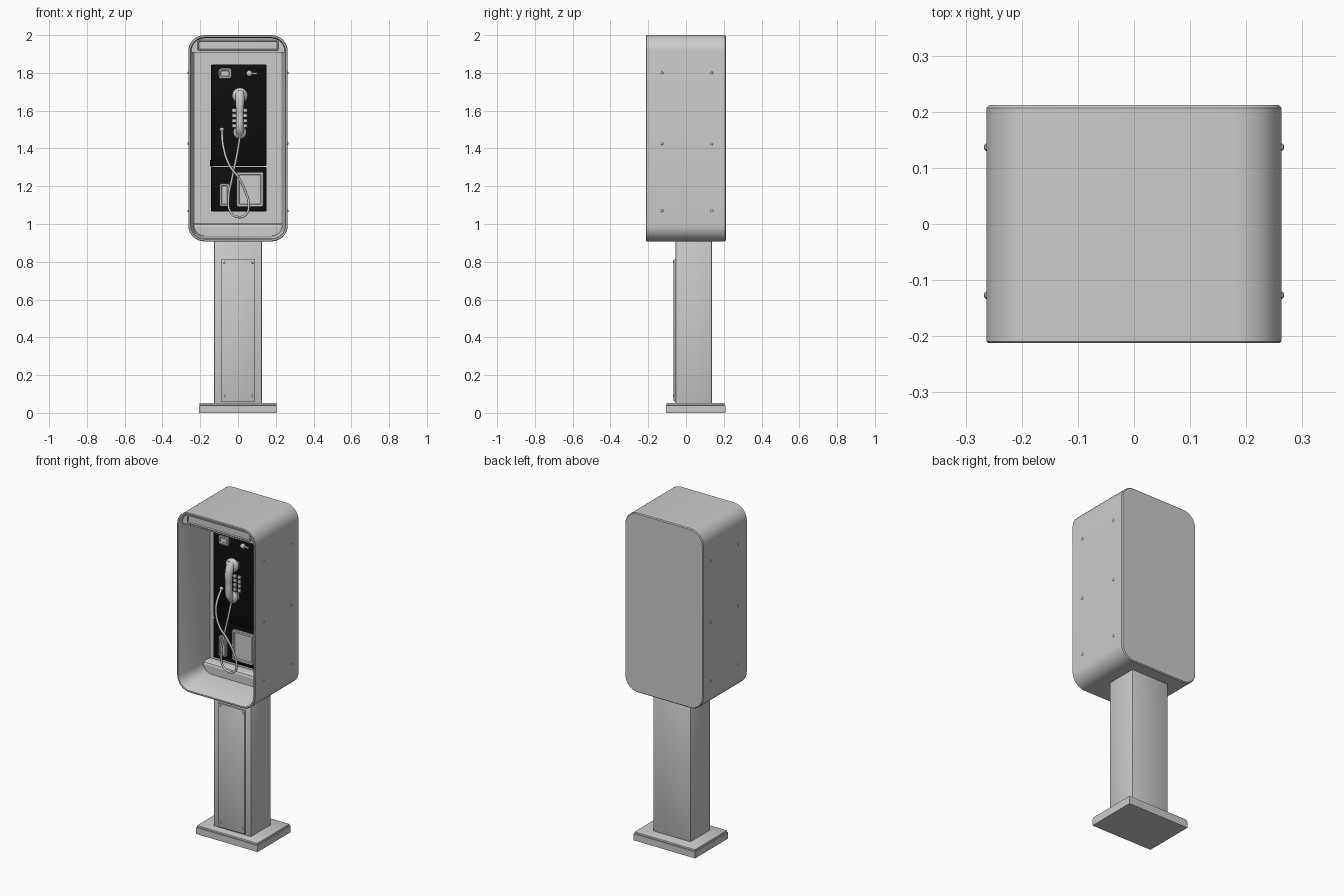
import bpy, bmesh, math
from mathutils import Vector

cube = bpy.data.objects.get("Cube")
if cube:
    bpy.data.objects.remove(cube, do_unlink=True)


def material(name, rgb):
    m = bpy.data.materials.new(name)
    m.use_nodes = True
    m.diffuse_color = (*rgb, 1)
    m.node_tree.nodes["Principled BSDF"].inputs["Base Color"].default_value = (*rgb, 1)
    return m


GREY = material("light grey metal", (0.6, 0.6, 0.6))
BLACK = material("black plastic", (0.004, 0.004, 0.004))


def finish(name, bm, mat, smooth=True):
    bmesh.ops.recalc_face_normals(bm, faces=bm.faces[:])
    mesh = bpy.data.meshes.new(name)
    bm.to_mesh(mesh)
    bm.free()
    ob = bpy.data.objects.new(name, mesh)
    bpy.context.scene.collection.objects.link(ob)
    mesh.materials.append(mat)
    if smooth:
        bpy.ops.object.select_all(action="DESELECT")
        ob.select_set(True)
        bpy.context.view_layer.objects.active = ob
        bpy.ops.object.shade_smooth_by_angle(angle=math.radians(35))
    return ob


def box(name, x, y, z, mat=GREY, bevel=0.0):
    """Box from (low, high) ranges, with optional rounded edges."""
    bm = bmesh.new()
    bmesh.ops.create_cube(bm, size=1)
    for v in bm.verts:
        v.co = Vector([(a + b) / 2 + c * (b - a) for c, (a, b) in zip(v.co, (x, y, z))])
    if bevel:
        bmesh.ops.bevel(bm, geom=bm.edges[:], offset=bevel, segments=2,
                        profile=0.5, affect="EDGES")
    return finish(name, bm, mat, bool(bevel))


def outline(x, z, r, steps=8):
    """Rounded rectangle in the xz plane."""
    pts = []
    for i, (cx, cz) in enumerate([(x[1] - r, z[1] - r), (x[0] + r, z[1] - r),
                                  (x[0] + r, z[0] + r), (x[1] - r, z[0] + r)]):
        for k in range(steps + 1):
            a = math.pi / 2 * (i + k / steps)
            pts.append((cx + r * math.cos(a), cz + r * math.sin(a)))
    return pts


def loft(name, sections, mat=GREY):
    """Skin (y, outline) sections and cap both ends."""
    bm = bmesh.new()
    rings = [[bm.verts.new((px, y, pz)) for px, pz in pts] for y, pts in sections]
    for a, b in zip(rings, rings[1:]):
        for i in range(len(a)):
            j = (i + 1) % len(a)
            bm.faces.new((a[i], a[j], b[j], b[i]))
    bm.faces.new(rings[0])
    bm.faces.new(rings[-1])
    return finish(name, bm, mat)


def ball(name, centre, scale, mat=GREY, seg=16):
    bm = bmesh.new()
    bmesh.ops.create_uvsphere(bm, u_segments=seg, v_segments=seg // 2, radius=1)
    for v in bm.verts:
        v.co = Vector([c + s * p for c, s, p in zip(centre, scale, v.co)])
    return finish(name, bm, mat)


def tube(name, pts, radius, mat=GREY, radii=None):
    cu = bpy.data.curves.new(name, "CURVE")
    cu.dimensions = "3D"
    cu.bevel_depth, cu.bevel_resolution, cu.resolution_u = radius, 3, 8
    cu.use_fill_caps = True
    sp = cu.splines.new("BEZIER")
    sp.bezier_points.add(len(pts) - 1)
    for i, (bp, p) in enumerate(zip(sp.bezier_points, pts)):
        bp.co = p
        bp.handle_left_type = bp.handle_right_type = "AUTO"
        bp.radius = radii[i] if radii else 1
    cu.materials.append(mat)
    ob = bpy.data.objects.new(name, cu)
    bpy.context.scene.collection.objects.link(ob)
    return ob


def framed_panel(name, x, z, y, rim=0.012, depth=0.012):
    """Raised plate with a rounded rim and a sunken middle."""
    def ring(d):
        return outline((x[0] + d, x[1] - d), (z[0] + d, z[1] - d), max(0.01 - d / 2, 0.003), 3)
    loft(name, [(y, ring(0)), (y - depth, ring(0)), (y - depth - 0.003, ring(0.003)),
                (y - depth - 0.003, ring(rim)), (y - depth + 0.004, ring(rim + 0.003))])


# Base plate in two layers, and the pedestal with its access panel
box("base_plate", (-0.207, 0.207), (-0.107, 0.208), (0, 0.04))
box("base_top_plate", (-0.204, 0.204), (-0.104, 0.205), (0.04, 0.052), bevel=0.003)
box("pedestal", (-0.126, 0.126), (-0.055, 0.137), (0.05, 0.92), bevel=0.004)
box("access_panel", (-0.09, 0.09), (-0.065, -0.05), (0.06, 0.812), bevel=0.002)
for sx in (-0.074, 0.078):
    for sz in (0.092, 0.798):
        ball("panel_screw", (sx, -0.065, sz), (0.007, 0.004, 0.007), seg=10)

# Open-fronted hood: outer skin, thin front lip, tapered inner walls and back
X, Z, R = 0.263, (0.908, 2.0), 0.085


def hood_ring(d):
    return outline((-X + d, X - d), (Z[0] + d, Z[1] - d), R - d)


BACK = 0.06
loft("hood", [(0.212, hood_ring(0.005)), (0.207, hood_ring(0)), (-0.209, hood_ring(0)),
              (-0.212, hood_ring(0.003)), (-0.212, hood_ring(0.011)),
              (-0.208, hood_ring(0.014)), (BACK, hood_ring(0.034))])
for side in (-1, 1):
    for sy in (-0.127, 0.137):
        for sz in (1.07, 1.425, 1.8):
            ball("side_screw", (side * X, sy, sz), (0.005, 0.007, 0.007), seg=10)


# Header and shelf share the rounded corners of the hood
def clipped(d, low, high):
    return [(px, min(max(pz, low), high)) for px, pz in hood_ring(d)]


loft("header_box", [(BACK, clipped(0.033, 1.908, 2)), (-0.18, clipped(0.0155, 1.908, 2))])
framed_panel("header_panel", (-0.215, 0.215), (1.918, 1.974), -0.18, rim=0.006, depth=0.004)
loft("shelf", [(BACK, clipped(0.033, 0.9, 1.003)), (0.02, clipped(0.03, 0.9, 1.003)),
               (0.006, clipped(0.029, 0.9, 0.997)), (0.0, clipped(0.0285, 0.9, 0.985))])

# Telephone body in two sections with a lock tab
FACE = -0.035
box("phone_upper_body", (-0.142, 0.15), (FACE, BACK + 0.01), (1.308, 1.845), BLACK, 0.004)
box("phone_lower_body", (-0.142, 0.15), (FACE, BACK + 0.01), (1.065, 1.302), BLACK, 0.004)
box("phone_lock_tab", (-0.147, -0.13), (-0.025, 0), (1.305, 1.34), BLACK, 0.002)

# Display, coin slot, coin return and lower plate
framed_panel("display", (-0.102, -0.034), (1.77, 1.822), FACE, 0.01, 0.008)
ball("coin_knob", (0.06, FACE - 0.004, 1.797), (0.016, 0.014, 0.016))
box("coin_slot", (0.065, 0.1), (FACE - 0.01, FACE), (1.791, 1.802), bevel=0.002)
framed_panel("coin_return", (-0.098, -0.045), (1.093, 1.215), FACE, 0.01)
framed_panel("lower_plate", (-0.008, 0.136), (1.09, 1.276), FACE, 0.014)

# Keypad
for col in range(3):
    for row in range(4):
        kx, kz = -0.022 + col * 0.03, 1.52 + row * 0.027
        box("key", (kx - 0.011, kx + 0.011), (FACE - 0.01, FACE),
            (kz - 0.01, kz + 0.01), bevel=0.002)

# Handset on its cradle
HX = 0.01
for cz in (1.675, 1.485):
    box("cradle", (HX - 0.025, HX + 0.025), (-0.05, FACE), (cz - 0.02, cz + 0.02), GREY, 0.004)
tube("handset_grip", [(HX, -0.075, 1.70), (HX, -0.098, 1.655), (HX, -0.104, 1.58),
                      (HX, -0.098, 1.505), (HX, -0.075, 1.465)],
     0.022, radii=[1.1, 1.1, 0.9, 1.0, 0.8])
ball("earpiece", (HX, -0.07, 1.68), (0.042, 0.026, 0.042))
ball("mouthpiece", (HX, -0.07, 1.485), (0.036, 0.026, 0.036))

# Looping cord from the wall fitting to the mouthpiece
path = [(-.085, -.04, 1.5), (-.078, -.1, 1.41), (-.045, -.115, 1.31), (.0, -.11, 1.25),
        (.04, -.1, 1.17), (.057, -.095, 1.1), (.042, -.09, 1.05), (0, -.09, 1.037),
        (-.038, -.09, 1.06), (-.05, -.09, 1.13), (-.03, -.09, 1.25), (-.005, -.085, 1.37),
        (HX, -.078, 1.46)]
tube("cord", path, 0.0065)
ball("cord_fitting", (-0.085, FACE, 1.5), (0.012, 0.014, 0.012))
